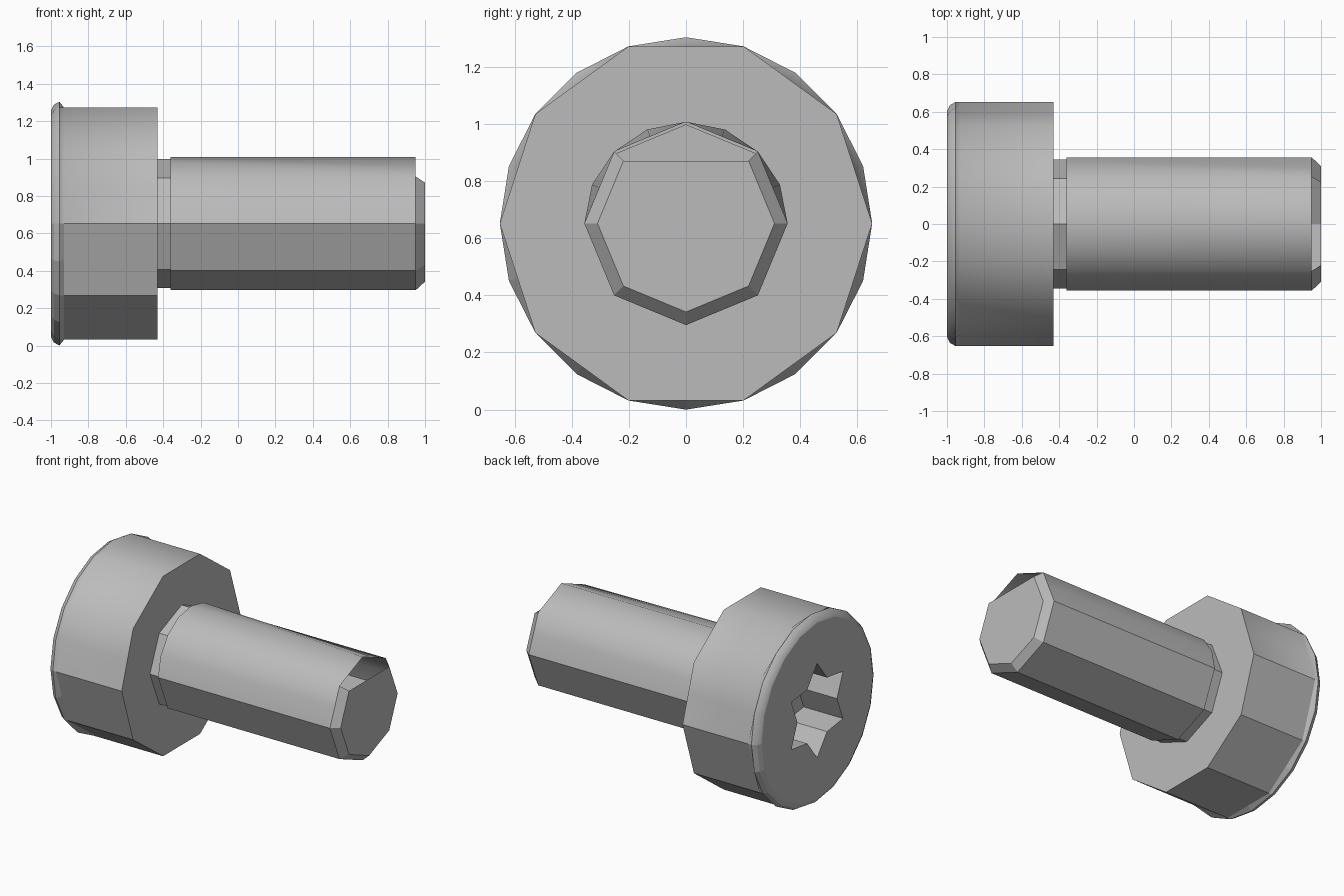
import bpy, bmesh
from math import pi, sin, cos, radians

if "Cube" in bpy.data.objects:
    bpy.data.objects.remove(bpy.data.objects["Cube"])

AXIS_Z = 0.652

steel = bpy.data.materials.new("grey steel")
steel.use_nodes = True
GREY = (0.5, 0.5, 0.5, 1)
steel.diffuse_color = GREY
steel.node_tree.nodes["Principled BSDF"].inputs["Base Color"].default_value = GREY


def ring(bm, x, r, sides, mode="coarse", top=9):
    """Loop about the x axis; coarse loops put every other point on a chord."""
    verts = []
    for i in range(sides):
        a = 2 * pi * i / sides
        k = r
        chord = mode == "coarse" or (mode == "upper_round" and sin(a) < 0)
        if i % 2 and chord:
            k = r * cos(2 * pi / sides)
        verts.append(bm.verts.new((x, k * cos(a), AXIS_Z + min(k * sin(a), top))))
    return verts


def bridge(bm, a, b, skip=()):
    n = len(a)
    for i in range(n):
        if i not in skip:
            j = (i + 1) % n
            bm.faces.new((a[i], a[j], b[j], b[i]))


def finish(bm, name, smooth_rule):
    bmesh.ops.recalc_face_normals(bm, faces=bm.faces[:])
    mesh = bpy.data.meshes.new(name)
    bm.to_mesh(mesh)
    bm.free()
    mesh.materials.append(steel)
    obj = bpy.data.objects.new(name, mesh)
    bpy.context.collection.objects.link(obj)
    bpy.ops.object.select_all(action="DESELECT")
    obj.select_set(True)
    bpy.context.view_layer.objects.active = obj
    bpy.ops.object.shade_smooth_by_angle(angle=radians(50))
    # Lower facets stay flat, the upper half is smooth
    for p in mesh.polygons:
        p.use_smooth = smooth_rule(p.center)


# Cylinder head: ten sides at the back, a rounded twenty-sided rim at the front
bm = bmesh.new()
rings = [ring(bm, -0.43, 0.652, 20),
         ring(bm, -0.93, 0.652, 20),
         ring(bm, -0.955, 0.652, 20, "round"),
         ring(bm, -0.985, 0.635, 20, "round"),
         ring(bm, -1.0, 0.605, 20, "round")]
bm.faces.new(rings[0])
for a, b in zip(rings, rings[1:]):
    bridge(bm, a, b)

# Six-pointed drive socket sunk into the front face
def star(x):
    pts = []
    for i in range(12):
        a = i * pi / 6
        r = 0.325 if i % 2 else 0.215
        pts.append(bm.verts.new((x, r * cos(a), AXIS_Z + r * sin(a))))
    return pts

mouth, floor = star(-1.0), star(-0.7)
bridge(bm, mouth, floor)
bm.faces.new(floor)
bm.edges.ensure_lookup_table()
rim = [e for e in bm.edges if len(e.link_faces) == 1]
bmesh.ops.triangle_fill(bm, edges=rim, use_beauty=True, use_dissolve=False)
finish(bm, "screw_head", lambda c: c.z > AXIS_Z and -0.999 < c.x < -0.44)

# Eight-sided shaft with neck, rounded upper root and chamfered tip
bm = bmesh.new()
neck_a = ring(bm, -0.43, 0.345, 16)
neck_b = ring(bm, -0.36, 0.345, 16)
root = ring(bm, -0.36, 0.356, 16, "upper_round")
shoulder = ring(bm, 0.95, 0.356, 16)
tip = ring(bm, 1.0, 0.31, 16, top=0.219)
bridge(bm, neck_a, neck_b)
bridge(bm, neck_b, root)
bridge(bm, root, shoulder)
# The chamfer is open on top
bridge(bm, shoulder, tip, skip=range(2, 6))
bm.faces.new(tip)
finish(bm, "screw_shaft", lambda c: c.z > AXIS_Z and -0.35 < c.x < 0.95)
